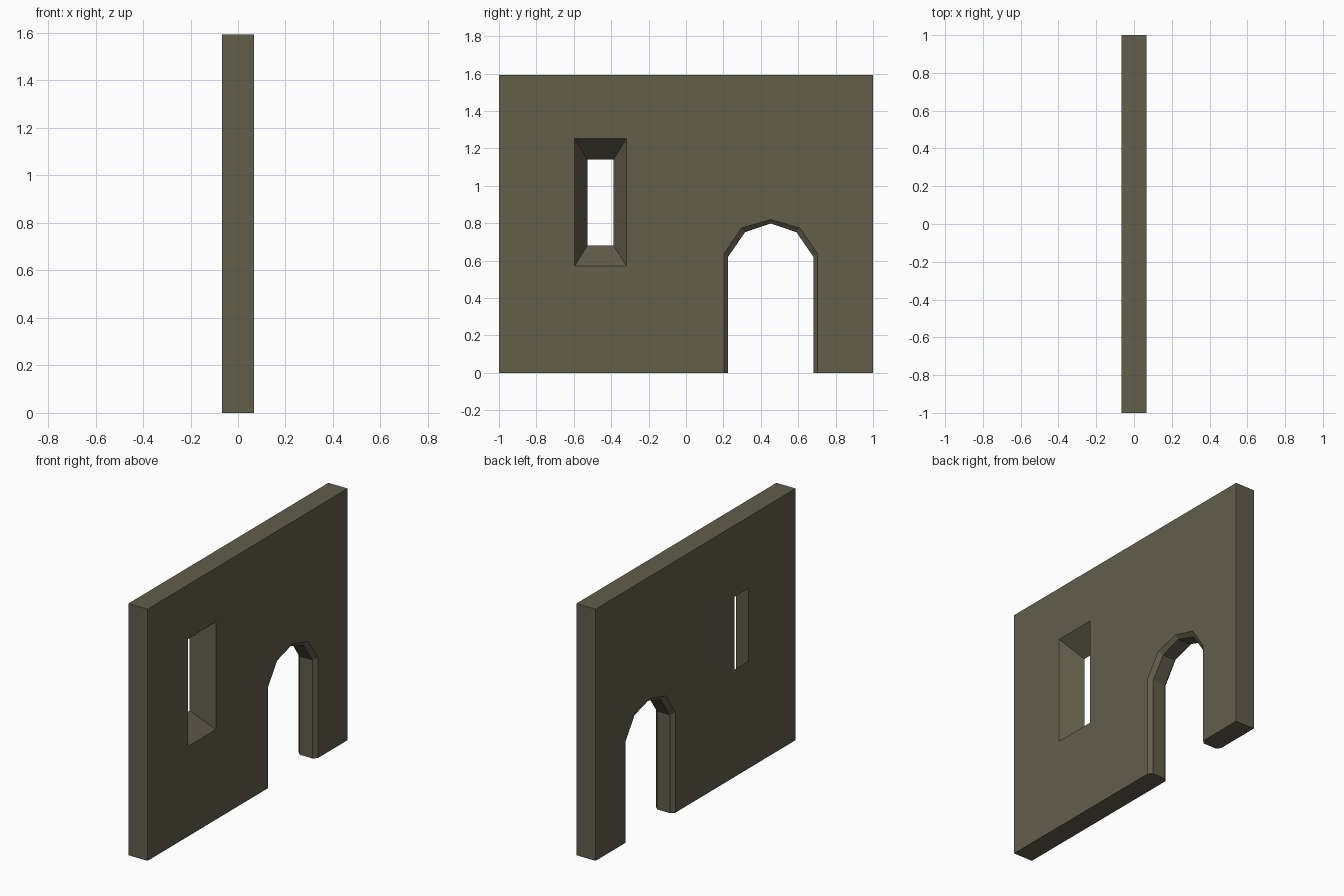
import bpy, bmesh

if "Cube" in bpy.data.objects:
    bpy.data.objects.remove(bpy.data.objects["Cube"])

HALF = 0.067            # half the wall thickness
BEVEL = 0.022           # depth of the doorway chamfer
HEIGHT = 1.593
DOOR_Y = 0.453          # doorway centre line

# right half of the arch as (offset from centre, height), bottom to crown
ARCH_WIDE = [(0.250, 0), (0.250, 0.637), (0.156, 0.775), (0, 0.819)]
ARCH_NARROW = [(0.228, 0), (0.228, 0.620), (0.137, 0.752), (0, 0.798)]


def wall_outline(arch):
    """Wall silhouette in (y, z) with the arched doorway cut up from the floor."""
    left = [(DOOR_Y - o, z) for o, z in arch]
    right = [(DOOR_Y + o, z) for o, z in reversed(arch[:-1])]
    return [(-1, 0)] + left + right + [(1, 0), (1, HEIGHT), (-1, HEIGHT)]


def rect(y0, y1, z0, z1):
    return [(y0, z0), (y1, z0), (y1, z1), (y0, z1)]


def ring(bm, x, points):
    return [bm.verts.new((x, y, z)) for y, z in points]


def loft(bm, rings):
    """Join consecutive rings with quads."""
    for a, b in zip(rings, rings[1:]):
        n = len(a)
        for i in range(n):
            j = (i + 1) % n
            bm.faces.new((a[i], a[j], b[j], b[i]))


def cap(bm, *loops):
    """Fill a flat side bounded by an outline and its holes."""
    edges = [bm.edges.get((l[i - 1], l[i])) for l in loops for i in range(len(l))]
    bmesh.ops.triangle_fill(bm, use_beauty=True, use_dissolve=False, edges=edges)


bm = bmesh.new()

# outer wall edges and doorway, chamfered on both sides
body = [ring(bm, x, wall_outline(arch)) for x, arch in (
    (-HALF, ARCH_WIDE), (-HALF + BEVEL, ARCH_NARROW),
    (HALF - BEVEL, ARCH_NARROW), (HALF, ARCH_WIDE))]
loft(bm, body)

# splayed window, narrow on the left side and wide on the right
window = [ring(bm, -HALF, rect(-0.527, -0.387, 0.680, 1.140)),
          ring(bm, HALF, rect(-0.595, -0.318, 0.571, 1.252))]
loft(bm, window)

# the two broad wall sides
cap(bm, body[0], window[0])
cap(bm, body[-1], window[-1])
bmesh.ops.recalc_face_normals(bm, faces=bm.faces[:])

mesh = bpy.data.meshes.new("wall")
bm.to_mesh(mesh)
bm.free()

stone = bpy.data.materials.new("olive stone")
stone.diffuse_color = (0.122, 0.112, 0.071, 1)
stone.use_nodes = True
stone.node_tree.nodes["Principled BSDF"].inputs["Base Color"].default_value = stone.diffuse_color
mesh.materials.append(stone)

wall = bpy.data.objects.new("wall", mesh)
bpy.context.collection.objects.link(wall)
